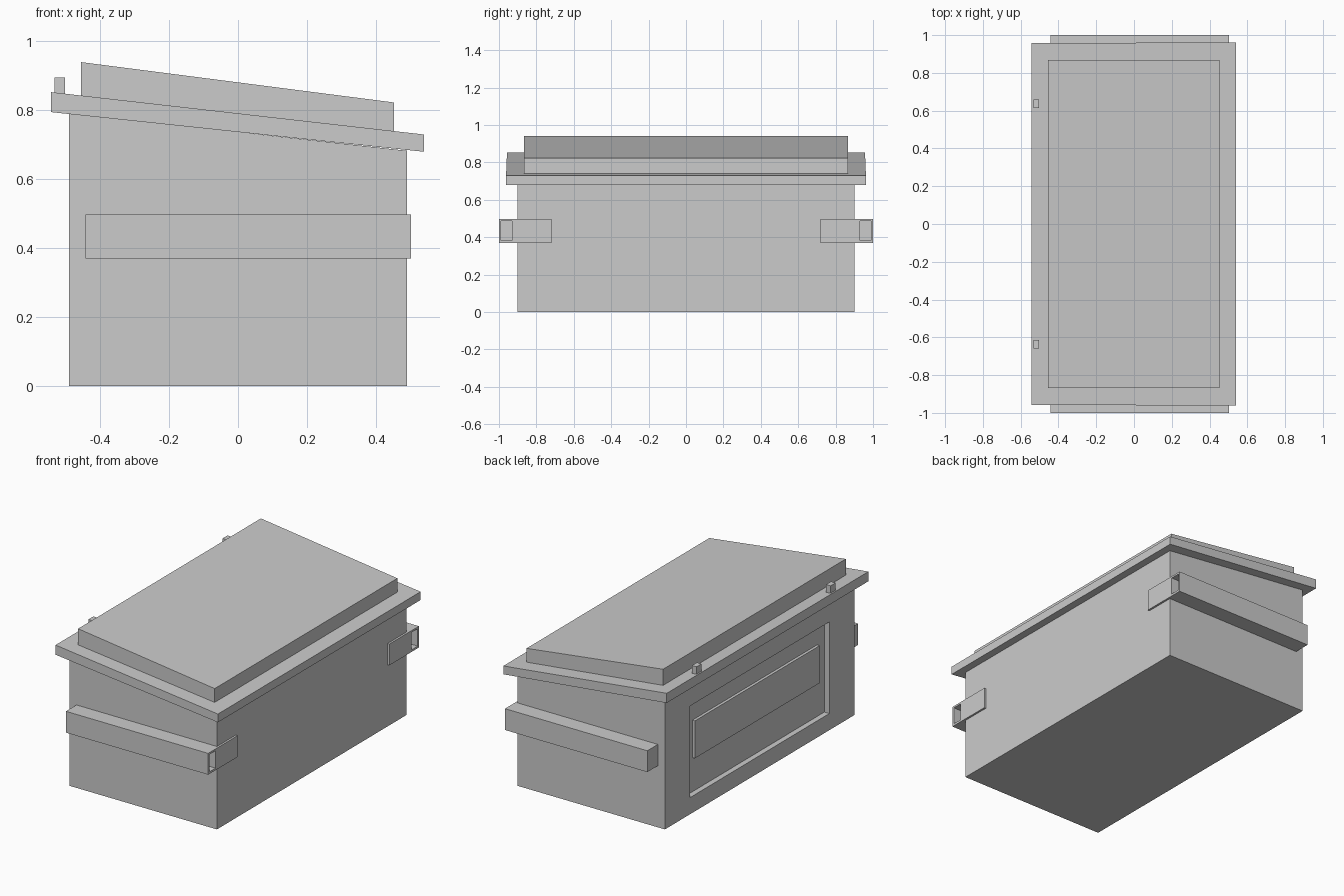
import bpy

if "Cube" in bpy.data.objects:
    bpy.data.objects.remove(bpy.data.objects["Cube"])


def mesh_object(name, verts, faces):
    mesh = bpy.data.meshes.new(name)
    mesh.from_pydata(verts, [], faces)
    obj = bpy.data.objects.new(name, mesh)
    bpy.context.collection.objects.link(obj)
    return obj


def slab(name, back, front):
    """Block from two end sections, each (x, half width or y range, bottom z, top z)."""
    verts = []
    for x, y0, y1, z0, z1 in (back, front):
        verts += [(x, y0, z0), (x, y1, z0), (x, y1, z1), (x, y0, z1)]
    faces = [(0, 3, 2, 1), (4, 5, 6, 7), (0, 1, 5, 4),
             (1, 2, 6, 5), (2, 3, 7, 6), (3, 0, 4, 7)]
    # faces are wound consistently outward
    faces = [(0, 4, 7, 3) if f == (3, 0, 4, 7) else f for f in faces]
    faces[2:] = [(0, 4, 5, 1), (1, 5, 6, 2), (2, 6, 7, 3), (3, 7, 4, 0)]
    obj = mesh_object(name, verts, faces)
    import bmesh
    bm = bmesh.new()
    bm.from_mesh(obj.data)
    bmesh.ops.recalc_face_normals(bm, faces=bm.faces)
    bm.to_mesh(obj.data)
    bm.free()
    return obj


def box(name, x0, x1, y0, y1, z0, z1):
    return slab(name, (x0, y0, y1, z0, z1), (x1, y0, y1, z0, z1))


def cut(obj, cutter):
    mod = obj.modifiers.new("cut", 'BOOLEAN')
    mod.operation = 'DIFFERENCE'
    mod.solver = 'EXACT'
    mod.object = cutter
    cutter.hide_render = True
    cutter.hide_viewport = True


def mirror_y(obj):
    mod = obj.modifiers.new("mirror", 'MIRROR')
    mod.use_axis = (False, True, False)
    mod.use_clip = False
    mod.use_mirror_merge = False


# Bin body with sloping top and a recess in the rear wall
body = slab("bin_body", (-0.49, -0.9, 0.9, 0, 0.792), (0.49, -0.9, 0.9, 0, 0.683))
cut(body, box("rear_recess_cutter", -0.6, -0.457, -0.66, 0.66, 0.10, 0.65))

# Raised panel inside the recess
box("rear_panel", -0.474, -0.45, -0.592, 0.592, 0.305, 0.53)

# Overhanging lid rim and thick lid top, both sloping to the front
slab("lid_rim", (-0.542, -0.957, 0.957, 0.795, 0.853), (0.54, -0.962, 0.962, 0.68, 0.73))
slab("lid_top", (-0.455, -0.867, 0.867, 0.835, 0.94), (0.452, -0.867, 0.867, 0.73, 0.823))

# Hinge lugs
mirror_y(box("hinge_lugs", -0.532, -0.502, 0.613, 0.66, 0.84, 0.896))

# Hollow fork pockets on both ends, with plates wrapping onto the body
pocket = box("fork_pockets", -0.443, 0.502, 0.895, 1.0, 0.37, 0.498)
cut(pocket, box("pocket_cutter", -0.43, 0.6, 0.93, 0.988, 0.383, 0.487))
mirror_y(pocket)
mirror_y(box("pocket_plates", 0.485, 0.502, 0.72, 0.895, 0.37, 0.498))
